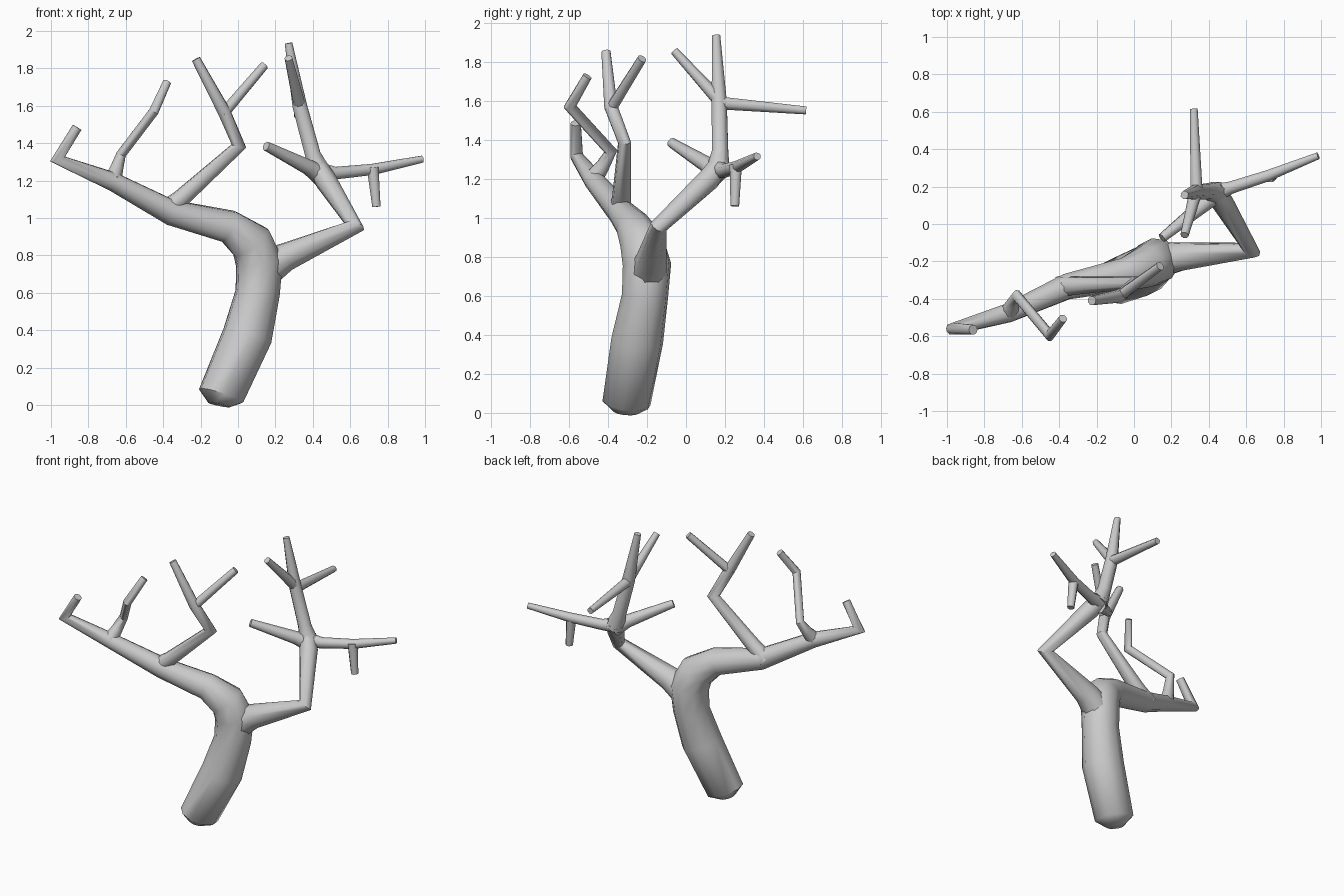
import bpy, bmesh, math
from mathutils import Vector


def limb(name, pts, sides=8):
    """Closed tapering tube through (x, y, z, radius) points, mitred at bends."""
    pos = [Vector(p[:3]) for p in pts]
    dirs = [(b - a).normalized() for a, b in zip(pos, pos[1:])]
    u = dirs[0].orthogonal().normalized()
    bm = bmesh.new()
    rings = []
    for i, p in enumerate(pos):
        d_in = dirs[max(i - 1, 0)]
        d_out = dirs[min(i, len(dirs) - 1)]
        n = (d_in + d_out).normalized()
        v = d_in.cross(u)
        r = pts[i][3]
        ring = []
        for k in range(sides):
            a = math.tau * (k + 0.5) / sides
            o = (u * math.cos(a) + v * math.sin(a)) * r
            o -= d_in * (o.dot(n) / d_in.dot(n))
            if o.length > 1.25 * r:
                o = o.normalized() * 1.25 * r
            ring.append(bm.verts.new(p + o))
        rings.append(ring)
        u = d_in.rotation_difference(d_out) @ u
    for a, b in zip(rings, rings[1:]):
        for k in range(sides):
            j = (k + 1) % sides
            bm.faces.new((a[k], a[j], b[j], b[k]))
    bm.faces.new(rings[0][::-1])
    bm.faces.new(rings[-1])
    bmesh.ops.recalc_face_normals(bm, faces=bm.faces)
    me = bpy.data.meshes.new(name)
    bm.to_mesh(me)
    bm.free()
    ob = bpy.data.objects.new(name, me)
    bpy.context.collection.objects.link(ob)
    bpy.ops.object.select_all(action='DESELECT')
    ob.select_set(True)
    bpy.context.view_layer.objects.active = ob
    bpy.ops.object.shade_smooth_by_angle(angle=math.radians(50))


# Trunk flowing into the long left limb
limb("trunk_and_left_limb", [
    (-0.10, -0.31, 0.00, 0.06), (-0.09, -0.305, 0.05, 0.125),
    (0.05, -0.25, 0.37, 0.135), (0.105, -0.21, 0.60, 0.12),
    (0.115, -0.20, 0.76, 0.125), (0.07, -0.225, 0.87, 0.115),
    (-0.05, -0.27, 0.955, 0.09), (-0.36, -0.335, 1.03, 0.07),
    (-0.67, -0.475, 1.195, 0.052), (-0.965, -0.56, 1.315, 0.033),
    (-0.86, -0.565, 1.485, 0.027)], 10)

# Right limb up to its hub
limb("right_limb", [
    (0.10, -0.20, 0.69, 0.105), (0.25, -0.175, 0.79, 0.08),
    (0.625, -0.14, 0.955, 0.043), (0.47, 0.12, 1.20, 0.06),
    (0.42, 0.18, 1.28, 0.055)])

# Branches off the left limb
limb("inner_branch", [
    (-0.40, -0.335, 1.03, 0.06), (-0.31, -0.33, 1.10, 0.05),
    (0.005, -0.315, 1.385, 0.034), (-0.075, -0.385, 1.57, 0.036),
    (-0.225, -0.41, 1.85, 0.025)])
limb("inner_twig", [
    (-0.085, -0.39, 1.55, 0.03), (0.14, -0.225, 1.815, 0.024)])
limb("outer_branch", [
    (-0.67, -0.475, 1.20, 0.05), (-0.65, -0.43, 1.26, 0.038),
    (-0.625, -0.385, 1.34, 0.028), (-0.45, -0.595, 1.57, 0.028),
    (-0.38, -0.505, 1.725, 0.024)])

# Branches off the right hub
limb("upright_branch", [
    (0.44, 0.165, 1.24, 0.065), (0.40, 0.175, 1.34, 0.045),
    (0.33, 0.17, 1.60, 0.042), (0.27, 0.155, 1.935, 0.022)])
limb("hub_front_twig", [
    (0.45, 0.17, 1.22, 0.055), (0.38, 0.11, 1.27, 0.043),
    (0.15, -0.075, 1.385, 0.026)])
limb("hub_side_twig", [
    (0.42, 0.16, 1.25, 0.055), (0.52, 0.195, 1.24, 0.036),
    (0.72, 0.26, 1.26, 0.032), (0.985, 0.365, 1.315, 0.02)])
limb("hanging_twig", [
    (0.72, 0.255, 1.27, 0.034), (0.74, 0.25, 1.06, 0.024)])
limb("upright_back_twig", [
    (0.335, 0.15, 1.59, 0.036), (0.32, 0.615, 1.55, 0.022)])
limb("upright_front_twig", [
    (0.335, 0.19, 1.58, 0.036), (0.27, -0.06, 1.855, 0.022)])
